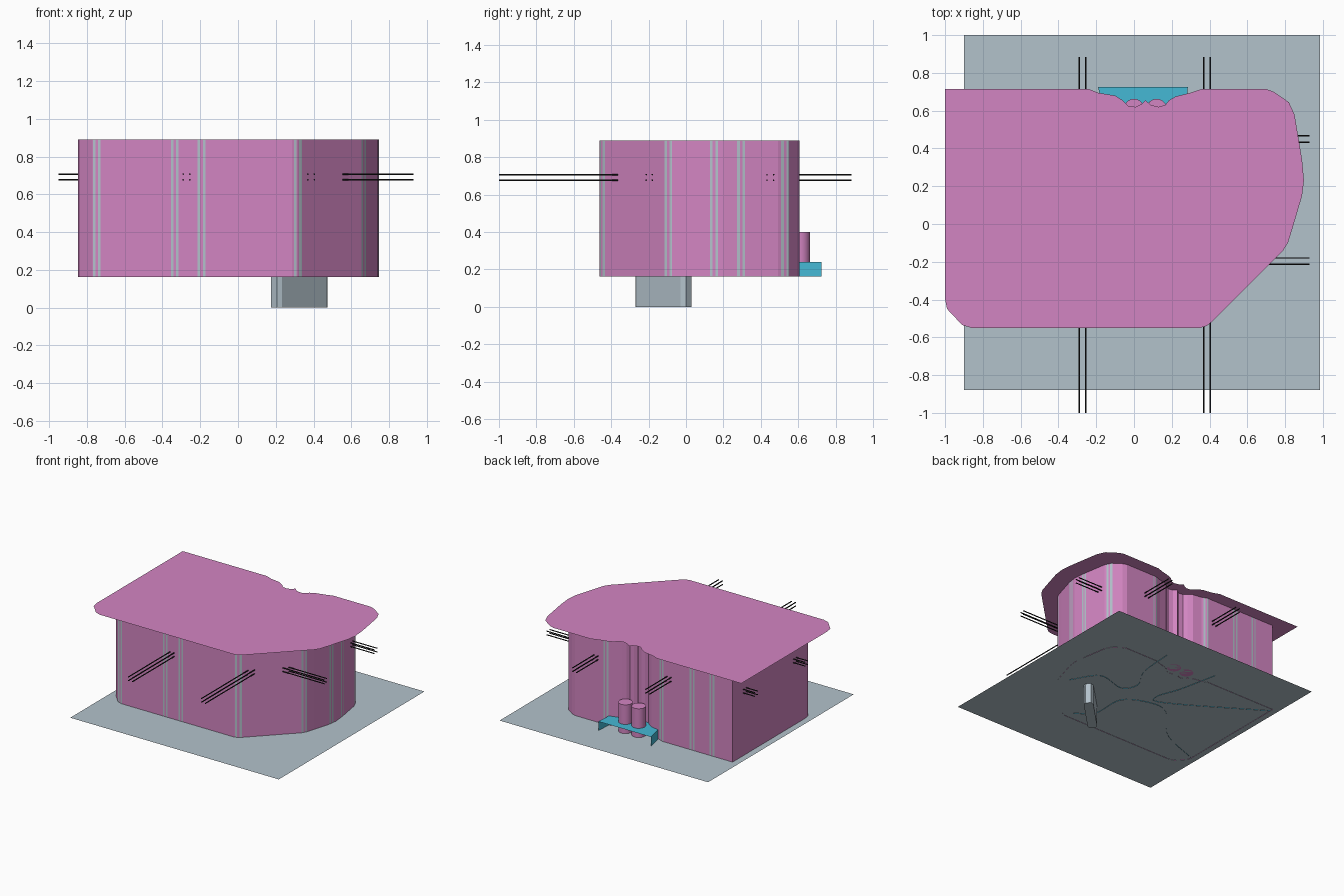
import bpy, bmesh, math
from mathutils import Vector

if "Cube" in bpy.data.objects:
    bpy.data.objects.remove(bpy.data.objects["Cube"])

FLOOR, TOP = 0.165, 0.89


def material(name, rgb):
    m = bpy.data.materials.new(name)
    m.diffuse_color = (*rgb, 1)
    m.use_nodes = True
    m.node_tree.nodes["Principled BSDF"].inputs["Base Color"].default_value = m.diffuse_color
    return m


PINK = material("pink", (0.65, 0.235, 0.54))
GREY = material("blue_grey", (0.45, 0.54, 0.60))
CYAN = material("cyan", (0.06, 0.48, 0.66))
BLACK = material("black", (0.012, 0.012, 0.012))


def make(name, verts, faces, *mats):
    me = bpy.data.meshes.new(name)
    me.from_pydata([tuple(v) for v in verts], [], faces)
    ob = bpy.data.objects.new(name, me)
    bpy.context.collection.objects.link(ob)
    for m in mats:
        me.materials.append(m)
    return ob


def strip(name, pts, z0, z1, mats, closed=False):
    """Vertical sheet along a plan line."""
    n = len(pts)
    verts = [(p[0], p[1], z) for z in (z0, z1) for p in pts]
    faces = [(i, (i + 1) % n, (i + 1) % n + n, i + n) for i in range(n if closed else n - 1)]
    return make(name, verts, faces, *mats)


def sheet(name, pts, z, mat):
    return make(name, [(p[0], p[1], z) for p in pts], [tuple(range(len(pts)))], mat)


def prism(name, pts, z0, z1, mat):
    n = len(pts)
    verts = [(p[0], p[1], z) for z in (z0, z1) for p in pts]
    faces = [(i, (i + 1) % n, (i + 1) % n + n, i + n) for i in range(n)]
    faces += [tuple(reversed(range(n))), tuple(range(n, 2 * n))]
    return make(name, verts, faces, mat)


def smooth(pts, steps=6):
    """Catmull-Rom line through the points."""
    p = [Vector(q) for q in pts]
    p = [2 * p[0] - p[1]] + p + [2 * p[-1] - p[-2]]
    out = []
    for a, b, c, d in zip(p, p[1:], p[2:], p[3:]):
        for k in range(steps):
            t = k / steps
            out.append(0.5 * (2 * b + (c - a) * t + (2 * a - 5 * b + 4 * c - d) * t * t
                              + (3 * b - a - 3 * c + d) * t ** 3))
    return out + [p[-2]]


# ground sheet
sheet("ground_sheet", [(-0.9, -0.88), (0.985, -0.88), (0.985, 1.0), (-0.9, 1.0)], FLOOR, GREY)

# flat roof sheet with a scalloped notch at the back
roof = [(-1, -0.4), (-0.99, -0.45), (-0.91, -0.535), (-0.86, -0.55),
        (0.35, -0.55), (0.385, -0.54), (0.41, -0.52), (0.79, -0.14), (0.815, -0.1),
        (0.84, -0.02), (0.89, 0.15), (0.9, 0.23), (0.89, 0.34), (0.85, 0.58), (0.82, 0.645),
        (0.74, 0.70), (0.70, 0.715), (0.36, 0.715), (0.3, 0.695), (0.22, 0.675),
        (0.185, 0.655), (0.165, 0.63), (0.13, 0.62), (0.09, 0.63), (0.06, 0.655), (0.04, 0.635),
        (0.01, 0.62), (-0.03, 0.625), (-0.06, 0.655), (-0.1, 0.68), (-0.19, 0.695),
        (-0.24, 0.715), (-1, 0.715)]
sheet("roof", roof, TOP, PINK)

# outer wall: the roof outline shrunk, with paired grey stripes cut into it
wall = [Vector((-0.05 + 0.838 * (x + 0.05), 0.02 + 0.845 * (y - 0.02))) for x, y in roof]
sides = [  # axis, side test, pair centres
    (0, lambda p: p.y < -0.4, (-0.748, -0.335, -0.193, 0.317)),
    (0, lambda p: p.y > 0.5, (-0.66, -0.48, -0.2, 0.3)),
    (1, lambda p: p.x > 0.3, (-0.095, 0.15, 0.295, 0.53)),
]
bands = [(ax, test, c + s * 0.014 - 0.007, c + s * 0.014 + 0.007)
         for ax, test, centres in sides for c in centres for s in (-1, 1)]
for ax, test, lo, hi in bands:
    for v in (lo, hi):
        out = []
        for a, b in zip(wall, wall[1:] + wall[:1]):
            out.append(a)
            if (a[ax] - v) * (b[ax] - v) < -1e-9:
                p = a.lerp(b, (v - a[ax]) / (b[ax] - a[ax]))
                if test(p):
                    out.append(p)
        wall = out
walls = strip("outer_wall", wall, FLOOR - 0.002, TOP, (PINK, GREY), closed=True)
for f in walls.data.polygons:
    c = f.center
    if any(test(c) and lo < c[ax] < hi for ax, test, lo, hi in bands):
        f.material_index = 1

# left window plate
make("left_window", [(-0.846, y, z) for y, z in ((0.34, 0.44), (-0.13, 0.44), (-0.13, 0.75), (0.34, 0.75))],
     [(0, 1, 2, 3)], PINK)

# two round columns in the back notch
for i, x in enumerate((0.0, 0.12)):
    ring = [(x + 0.053 * math.cos(2 * math.pi * k / 24), 0.61 + 0.053 * math.sin(2 * math.pi * k / 24))
            for k in range(24)]
    col = prism(f"back_column_{i + 1}", ring, FLOOR, 0.4, PINK)
    bpy.context.view_layer.objects.active = col
    col.select_set(True)
    bpy.ops.object.shade_smooth_by_angle(angle=math.radians(40))
    col.select_set(False)

# low cyan passage deck with curved sides, showing as a ledge at the back
edge_right = smooth([(0.607, -0.028), (0.467, 0.169), (0.235, 0.126), (0.166, 0.244),
                     (0.257, 0.424), (0.285, 0.725)])
edge_back = smooth([(-0.19, 0.725), (-0.12, 0.4), (-0.055, 0.191), (-0.171, 0.17), (-0.842, 0.58)])
edge_front = smooth([(-0.842, -0.338), (-0.493, -0.193), (-0.258, 0.065), (-0.084, 0.097),
                     (0.118, -0.013), (0.136, -0.286), (0.263, -0.393)])
sheet("passage_deck", edge_right + edge_back + edge_front, 0.24, CYAN)
for name, line in (("right", edge_right), ("back", edge_back), ("front", edge_front)):
    strip(f"passage_side_{name}", line, FLOOR - 0.003, 0.24, (CYAN,))

# grey block under the ground, set diagonally with clipped corners
d, w = Vector((1, 1)).normalized(), Vector((-1, 1)).normalized()
plan = [(-0.19, -0.022), (-0.165, -0.036), (0.165, -0.036), (0.19, -0.022),
        (0.19, 0.022), (0.165, 0.036), (-0.165, 0.036), (-0.19, 0.022)]
block = [Vector((0.325, -0.12)) + d * a + w * b for a, b in plan]
prism("under_block", block, 0, FLOOR, GREY)


# bundles of four thin black rods running through the walls
def rod(name, a, b, r=0.0045):
    a, b = Vector(a), Vector(b)
    bm = bmesh.new()
    bmesh.ops.create_cone(bm, cap_ends=True, segments=6, radius1=r, radius2=r, depth=(b - a).length)
    q = (b - a).to_track_quat('Z', 'Y')
    ob = make(name, [], [], BLACK)
    for v in bm.verts:
        v.co = q @ v.co + (a + b) / 2
    bm.to_mesh(ob.data)
    bm.free()


for z in (0.677, 0.707):
    for x in (-0.29, -0.255, 0.37, 0.405):
        rod("lengthwise_rod", (x, -1, z), (x, 0.885, z))
    for y in (-0.213, -0.18, 0.433, 0.468):
        rod("crosswise_rod", (-0.95, y, z), (0.93, y, z))
